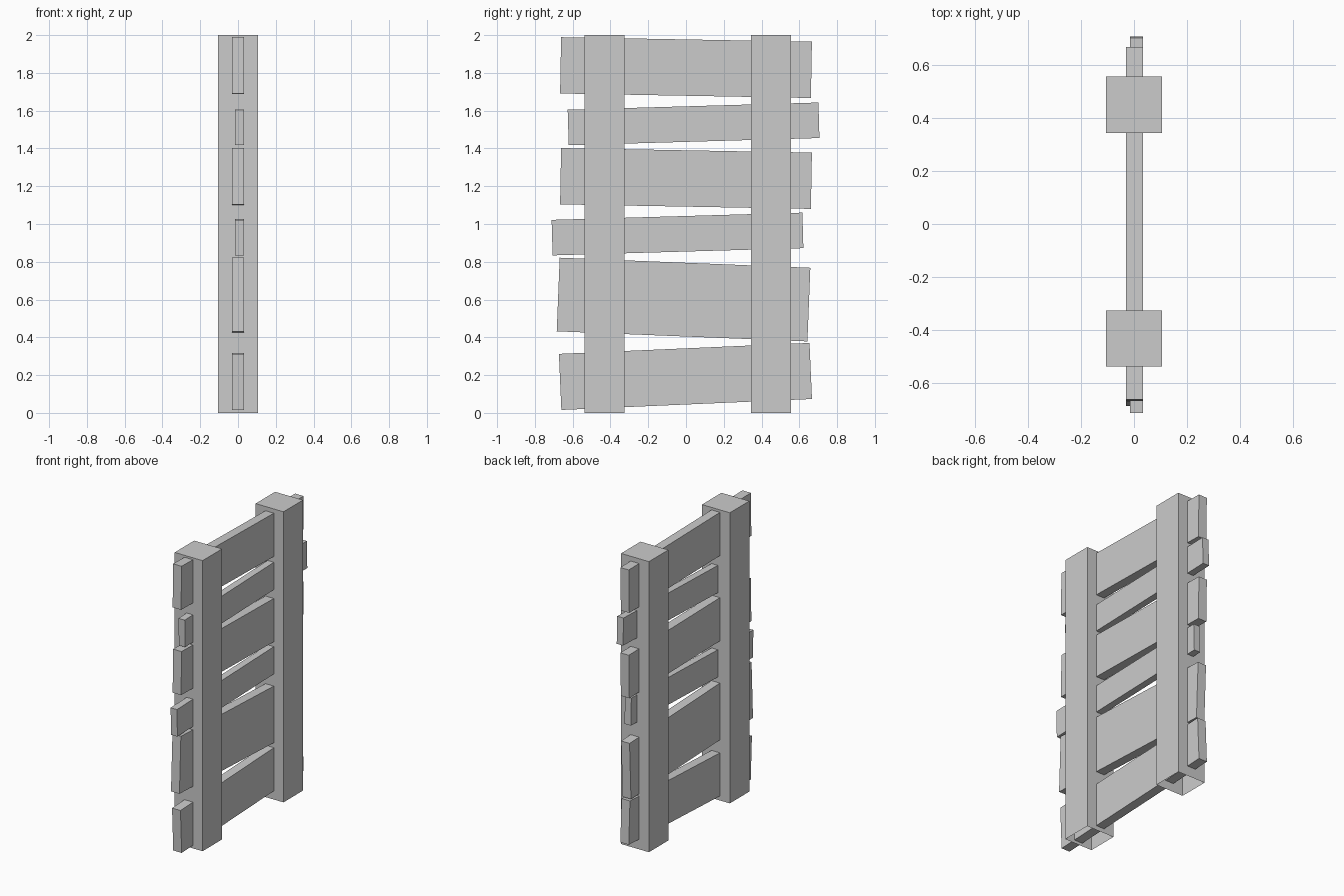
import bpy, bmesh, math
from mathutils import Matrix

if "Cube" in bpy.data.objects:
    bpy.data.objects.remove(bpy.data.objects["Cube"])


def box(name, centre, size, tilt=0.0, open_bottom=False):
    bm = bmesh.new()
    bmesh.ops.create_cube(bm, size=1.0)
    bmesh.ops.scale(bm, vec=size, verts=bm.verts)
    if open_bottom:
        bm.normal_update()
        bottom = [f for f in bm.faces if f.normal.z < -0.9]
        bmesh.ops.delete(bm, geom=bottom, context='FACES_ONLY')
    mesh = bpy.data.meshes.new(name)
    bm.to_mesh(mesh)
    bm.free()
    ob = bpy.data.objects.new(name, mesh)
    ob.matrix_world = Matrix.Translation(centre) @ Matrix.Rotation(math.radians(tilt), 4, 'X')
    bpy.context.collection.objects.link(ob)
    return ob


# Upright posts, open underneath
for name, y in (("front_post", -0.431), ("back_post", 0.449)):
    box(name, (0, y, 1.0), (0.212, 0.212, 2.0), open_bottom=True)

# Crooked planks: y centre, z centre, height, tilt in degrees, back face x
planks = [
    (-0.003, 0.193, 0.297, 2.5, -0.031),
    (-0.013, 0.600, 0.390, -2.3, -0.031),
    (-0.045, 0.947, 0.188, 1.65, -0.015),
    (0.000, 1.241, 0.298, -1.03, -0.031),
    (0.040, 1.530, 0.188, 1.65, -0.015),
    (0.000, 1.828, 0.298, -1.03, -0.031),
]
FRONT_X = 0.033
for i, (y, z, height, tilt, back_x) in enumerate(planks):
    box(f"plank_{i + 1}", ((FRONT_X + back_x) / 2, y, z),
        (FRONT_X - back_x, 1.328, height), tilt)
